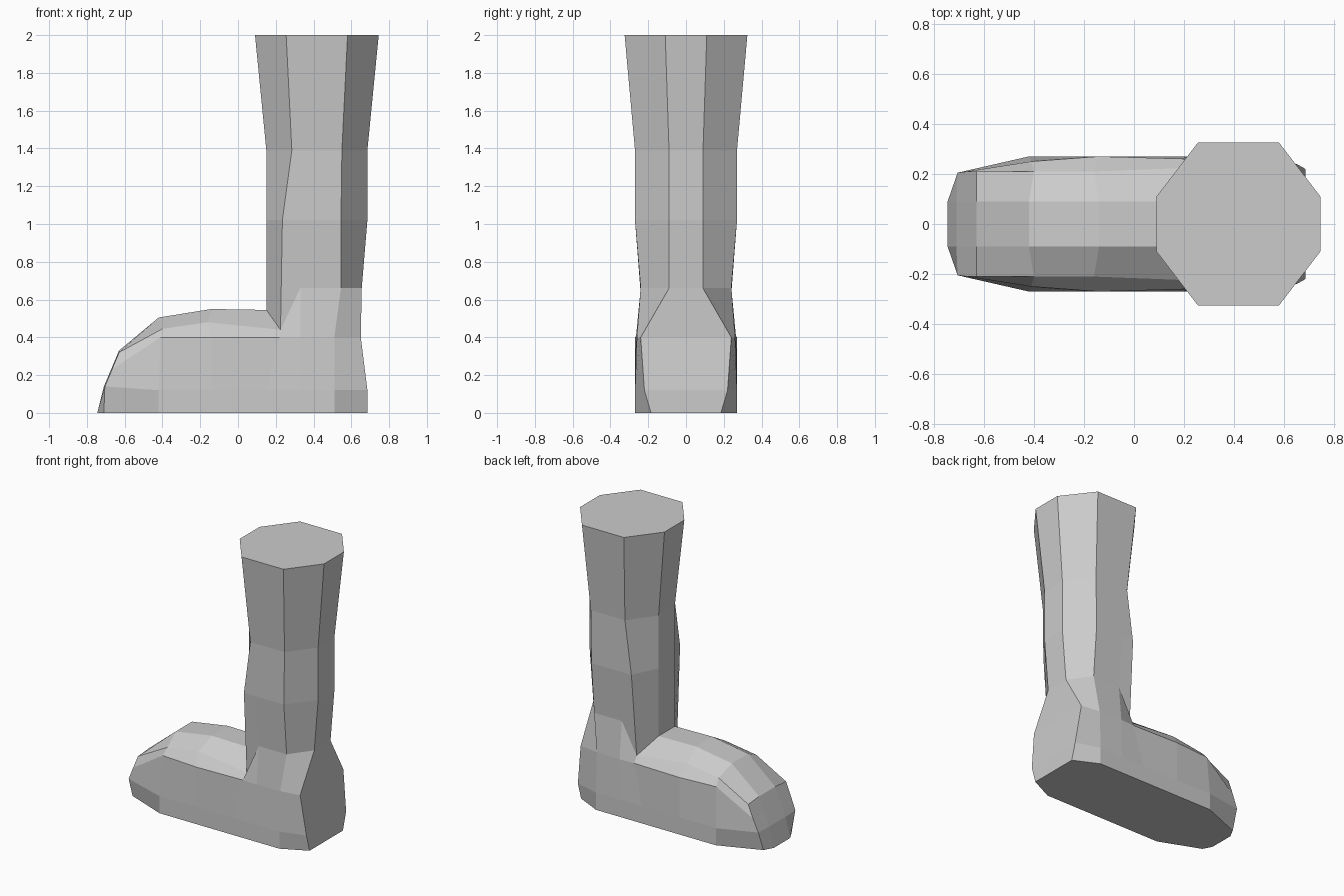
import bpy, bmesh
from mathutils import Matrix

if "Cube" in bpy.data.objects:
    bpy.data.objects.remove(bpy.data.objects["Cube"])

bm = bmesh.new()
cache = {}


def vert(p):
    key = tuple(round(c, 4) for c in p)
    if key not in cache:
        cache[key] = bm.verts.new(key)
    return cache[key]


def face(points):
    # Collapsed corners become triangles or vanish
    vs = list(dict.fromkeys(vert(p) for p in points))
    if len(vs) > 2:
        bm.faces.new(vs)


def flat(p):
    return (p[0], 0, p[2])


def grid(rows, skip=lambda i, j: False):
    for i in range(len(rows) - 1):
        a, b = rows[i], rows[i + 1]
        for j in range(len(a) - 1):
            if not skip(i, j):
                face((a[j], a[j + 1], b[j + 1], b[j]))


# Foot: half sections from toe to heel (sole, welt, side, upper edge, ridge)
sections = [
    [(-.745, .09, 0), (-.71, .09, .14), (-.67, .09, .235), (-.63, .09, .33), (-.63, .09, .33)],
    [(-.71, .155, 0), (-.705, .205, .14), (-.667, .21, .23), (-.63, .21, .32), (-.63, .09, .33)],
    [(-.42, .27, 0), (-.42, .27, .12), (-.41, .25, .4), (-.4, .21, .445), (-.42, .09, .505)],
    [(-.14, .27, 0), (-.14, .27, .12), (-.14, .27, .4), (-.16, .21, .48), (-.14, .09, .55)],
    [(.15, .27, 0), (.15, .27, .12), (.22, .26, .4), (.225, .225, .44), (.15, .09, .545)],
    [(.33, .27, 0), (.33, .27, .12), (.33, .265, .4), (.33, .24, .66), (.33, .09, .66)],
    [(.51, .27, 0), (.51, .27, .12), (.51, .26, .4), (.545, .24, .66), (.545, .09, .66)],
    [(.685, .185, 0), (.685, .22, .12), (.65, .24, .4), (.655, .09, .66), (.655, .09, .66)],
]
rows = [[flat(s[0])] + s + [flat(s[-1])] for s in sections]
rows = [[flat(p) for p in rows[0]]] + rows + [[flat(p) for p in rows[-1]]]
grid(rows, lambda i, j: i >= 5 and j >= 4)

# Shaft: half rings rising from the ankle opening
s = sections
rings = [[s[4][4], s[4][3], s[5][3], s[6][3], s[7][3]]]
for z, front, fc, mid, bc, back, side, end in (
        (1.02, .15, .235, .33, .545, .685, .27, .09),
        (1.39, .15, .285, .38, .55, .685, .27, .09),
        (2.0, .09, .255, .4, .58, .745, .325, .11)):
    rings.append([(front, end, z), (fc, side, z), (mid, side, z), (bc, side, z), (back, end, z)])
rings = [[flat(r[0])] + r + [flat(r[-1])] for r in rings]
grid(rings)
face(rings[-1])

# Mirror to the other side and close the seam
bmesh.ops.mirror(bm, geom=bm.verts[:] + bm.edges[:] + bm.faces[:],
                 matrix=Matrix.Identity(4), merge_dist=.0005, axis='Y')
bmesh.ops.remove_doubles(bm, verts=bm.verts[:], dist=.0005)
bmesh.ops.recalc_face_normals(bm, faces=bm.faces[:])

mesh = bpy.data.meshes.new("boot")
bm.to_mesh(mesh)
bm.free()
bpy.context.collection.objects.link(bpy.data.objects.new("boot", mesh))
